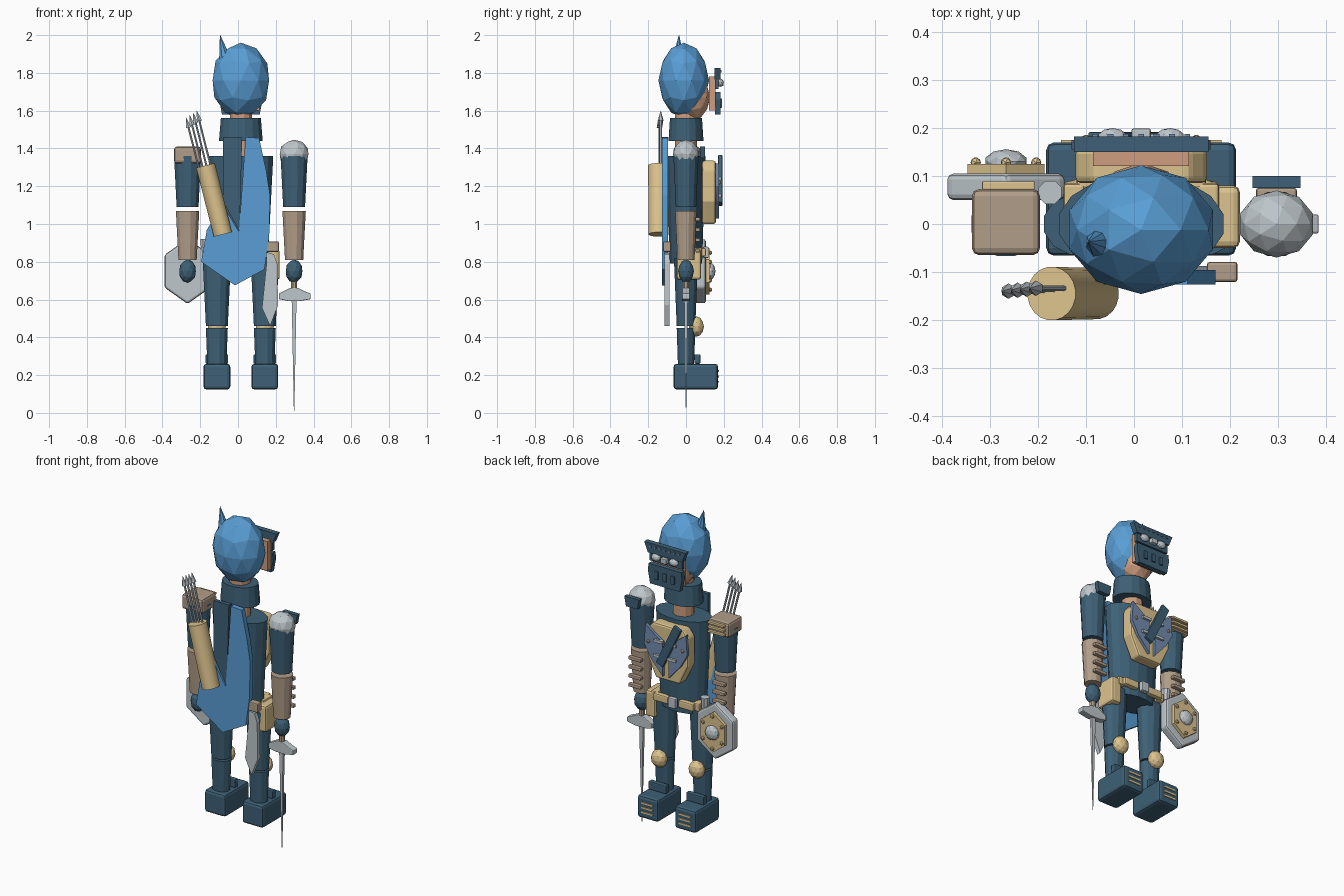
import bpy
import bmesh
from math import cos, sin, pi
from mathutils import Vector, Matrix

default_cube = bpy.data.objects.get("Cube")
if default_cube:
    bpy.data.objects.remove(default_cube, do_unlink=True)


def make_material(name, red, green, blue):
    material = bpy.data.materials.new(name)
    material.use_nodes = True
    colour = (red, green, blue, 1)
    material.diffuse_color = colour
    material.node_tree.nodes["Principled BSDF"].inputs["Base Color"].default_value = colour
    return material


navy = make_material("navy cloth", .047, .118, .18)
blue = make_material("bright blue", .1, .34, .66)
tan = make_material("tan leather", .72, .55, .27)
beige = make_material("beige leather", .44, .34, .25)
silver = make_material("silver metal", .52, .57, .6)
skin = make_material("skin", .62, .34, .21)
steel = make_material("steel blue", .17, .26, .43)

MIDDLE = .015  # body centre line


def finish(name, bm, material, bevel=0, smooth=False):
    bmesh.ops.recalc_face_normals(bm, faces=bm.faces)
    mesh = bpy.data.meshes.new(name)
    bm.to_mesh(mesh)
    bm.free()
    mesh.materials.append(material)
    part = bpy.data.objects.new(name, mesh)
    bpy.context.scene.collection.objects.link(part)
    if bevel:
        modifier = part.modifiers.new("rounded edges", "BEVEL")
        modifier.width = bevel
        modifier.segments = 2
    if smooth:
        bpy.ops.object.select_all(action="DESELECT")
        part.select_set(True)
        bpy.context.view_layer.objects.active = part
        bpy.ops.object.shade_smooth_by_angle()
    return part


def box(name, material, centre, size, bevel=0, tilt=0):
    bm = bmesh.new()
    bmesh.ops.create_cube(bm, size=1, matrix=Matrix.Diagonal((*size, 1)))
    matrix = Matrix.Translation(centre) @ Matrix.Rotation(tilt, 4, "Y")
    bmesh.ops.transform(bm, matrix=matrix, verts=bm.verts)
    return finish(name, bm, material, bevel)


def ball(name, material, centre, radii, detail=2):
    bm = bmesh.new()
    bmesh.ops.create_icosphere(bm, subdivisions=detail, radius=1,
                               matrix=Matrix.Translation(centre) @ Matrix.Diagonal((*radii, 1)))
    return finish(name, bm, material)


def tube(name, material, bottom, top, low, high, sides=12, flat=1, smooth=False):
    """Tapered limb between two points, squashed along y by flat."""
    bm = bmesh.new()
    start, axis = Vector(bottom), Vector(top) - Vector(bottom)
    bmesh.ops.create_cone(bm, cap_ends=True, segments=sides, radius1=low,
                          radius2=high, depth=axis.length)
    turn = axis.to_track_quat("Z", "Y").to_matrix().to_4x4()
    squash = Matrix.Diagonal((1, flat, 1, 1))
    spin = Matrix.Rotation(pi / sides, 4, "Z")
    if abs(axis.x) < .001 and abs(axis.y) < .001:
        turn = Matrix.Identity(4)
        if axis.z < 0:
            turn = Matrix.Rotation(pi, 4, "X")
    matrix = Matrix.Translation(start + axis / 2) @ squash @ turn @ spin
    bmesh.ops.transform(bm, matrix=matrix, verts=bm.verts)
    return finish(name, bm, material, smooth=smooth)


def plate(name, material, outline, back, front, bevel=0):
    """Outline in x and z, extruded along y."""
    bm = bmesh.new()
    face = bm.faces.new([bm.verts.new((x, back, z)) for x, z in outline])
    extruded = bmesh.ops.extrude_face_region(bm, geom=[face])
    moved = [v for v in extruded["geom"] if isinstance(v, bmesh.types.BMVert)]
    bmesh.ops.translate(bm, verts=moved, vec=(0, front - back, 0))
    return finish(name, bm, material, bevel)


def mirrored(half):
    """Closed outline from its right half, listed top to bottom."""
    return ([(MIDDLE + x, z) for x, z in half]
            + [(MIDDLE - x, z) for x, z in reversed(half)])


# Torso, neck and head
tube("torso", navy, (MIDDLE, 0, .79), (MIDDLE, 0, 1.36), .145, .175, 16, .6)
tube("neck", skin, (MIDDLE, 0, 1.34), (MIDDLE, 0, 1.6), .06, .06)
tube("collar", navy, (MIDDLE, 0, 1.44), (MIDDLE, 0, 1.56), .118, .108, 16, .8)
ball("face", skin, (MIDDLE, .03, 1.67), (.095, .098, .125))
ball("hood", blue, (MIDDLE, -.012, 1.76), (.157, .134, .2))
tube("hood_horn", blue, (-.068, -.04, 1.87), (-.095, -.037, 2), .034, .001, 8)

# Mask
box("mask_backing", skin, (MIDDLE, .138, 1.69), (.2, .035, .18))
plate("mask_brow", navy, mirrored([(.14, 1.825), (.115, 1.765)]), .15, .182)
box("mask_eye_band", navy, (MIDDLE, .163, 1.745), (.22, .02, .06))
plate("mask_jaw", navy, mirrored([(.11, 1.7), (.115, 1.66), (.1, 1.58)]), .153, .182)
box("mask_nose", silver, (MIDDLE, .186, 1.745), (.04, .026, .03), .004)
for side in (-1, 1):
    ball("mask_eye", silver, (MIDDLE + side * .06, .182, 1.748), (.03, .018, .022))
for step in (-1, 0, 1):
    box("mask_slot", navy, (MIDDLE + step * .055, .185, 1.64), (.025, .012, .05), .004)
for step in range(-3, 4):
    box("brow_stud", steel, (MIDDLE + step * .032, .184, 1.808), (.012, .008, .012))

# Arms and legs
for side in (-1, 1):
    x = MIDDLE + side * .282
    tube("upper_arm", navy, (x, 0, 1.09), (x, 0, 1.36), .06, .074, 12, .93)
    tube("forearm", beige, (x, 0, .81), (x, 0, 1.07), .05, .064, 12, .93)
    ball("hand", navy, (x, 0, .75), (.046, .042, .062))
    for row in range(4):
        box("bracer_ridge", beige, (x, .062, .86 + row * .055), (.085, .026, .02), .005)
    x = MIDDLE + side * .127
    tube("thigh", navy, (x, 0, .46), (x, 0, .82), .06, .078, 12, .85)
    tube("shin", navy, (x, 0, .25), (x, 0, .45), .052, .06, 12, .85)
    ball("knee_guard", tan, (x, .055, .457), (.05, .04, .054))
    box("boot", navy, (x, .052, .192), (.142, .236, .136), .016)
    box("boot_strap", navy, (x, .06, .285), (.12, .032, .05), .006)
    for row in range(3):
        box("toe_stripe", tan, (x, .171, .165 + row * .028), (.08, .009, .01))

# Mismatched shoulder guards
x = MIDDLE - .282
box("square_shoulder", beige, (x, .004, 1.365), (.142, .138, .09), .015)
for row in range(3):
    box("shoulder_ridge", tan, (x + .005, .08, 1.338 + row * .027), (.11, .018, .014), .003)
x = MIDDLE + .282
ball("round_shoulder", silver, (x, 0, 1.37), (.08, .07, .076))
plate("shoulder_crest", navy, [(x - .05, 1.41), (x + .05, 1.41), (x + .038, 1.35), (x - .038, 1.35)],
      .075, .1)

# Chest armour with winged emblem
plate("chest_plate", tan,
      mirrored([(.1, 1.335), (.137, 1.29), (.137, 1.12), (.08, 1)]), .085, .158, .012)
for side in (-1, 1):
    wing = [(.02, 1.24), (.07, 1.27), (.137, 1.32), (.145, 1.2), (.1, 1.12), (.02, 1.03)]
    plate("emblem_wing", steel, [(MIDDLE + side * a, z) for a, z in wing], .155, .175)
    for row in range(2):
        box("emblem_tab", silver, (MIDDLE + side * .045, .178, 1.15 + row * .09), (.06, .02, .016))
    ball("emblem_rivet", tan, (MIDDLE + side * .115, .177, 1.22), (.011, .01, .011), 1)
box("emblem_bar", navy, (-.012, .181, 1.23), (.052, .022, .28), .004, -.45)

# Belt and pouches
box("belt_buckle", silver, (MIDDLE, .105, .85), (.05, .03, .06), .006)
for side in (-1, 1):
    box("belt_segment", tan, (MIDDLE + side * .085, .088, .85), (.1, .034, .046), .008)
    box("belt_end", tan, (MIDDLE + side * .14, .04, .85), (.045, .09, .05), .008)
box("hip_pouch", tan, (.188, .015, .785), (.066, .13, .16), .014)

# Two-tone cape
plate("cape", blue, [(.04, 1.46), (.112, 1.455), (.15, 1.28), (.17, 1.15), (.165, .93), (.14, .76),
                     (-.016, .675), (-.195, .8), (-.165, .97), (-.08, 1.1), (.005, .96)],
      -.096, -.126)
plate("cape_lining", navy, [(-.08, 1.46), (.022, 1.46), (.008, .96), (-.08, 1.12)], -.096, -.12)

# Quiver and arrows
lower, upper = Vector((-.08, -.145, .945)), Vector((-.172, -.145, 1.31))
tube("quiver", tan, lower, upper, .05, .052, 20, 1.08, True)
lean = (upper - lower).normalized()
for step in range(4):
    foot = upper + Vector((-.014 + step * .022, .005 + step * .002, -.1))
    tip = foot + lean * (.31 + step * .012)
    tube("arrow_shaft", silver, foot, tip, .006, .006, 6)
    tube("arrow_head", silver, tip, tip + lean * .055, .016, .001, 6)

# Shield
x, z = MIDDLE - .282, .75


def hexagon(wide, high):
    return [(x + wide * sin(turn * pi / 3) / sin(pi / 3), z + high * cos(turn * pi / 3))
            for turn in range(6)]


plate("shield", silver, hexagon(.122, .173), .05, .105, .012)
plate("shield_panel", tan, hexagon(.08, .122), .1, .125)
ball("shield_boss", silver, (x, .13, z), (.045, .026, .045))
for rivet_x, rivet_z in hexagon(.063, .098):
    ball("shield_rivet", tan, (rivet_x, .128, rivet_z), (.012, .012, .012), 1)
tube("shield_hook", silver, (-.175, .066, .85), (-.175, .066, .92), .022, .026, 8)

# Sword in hand
x = MIDDLE + .282
tube("sword_grip", beige, (x, 0, .62), (x, 0, .74), .018, .018, 8)
plate("sword_guard", silver, [(x - .08, .632), (x - .06, .642), (x - .02, .662), (x + .02, .662),
                              (x + .06, .642), (x + .088, .632), (x + .088, .602),
                              (x + .03, .592), (x - .03, .592), (x - .08, .602)], -.02, .02, .004)
tube("sword_blade", silver, (x, 0, .01), (x, 0, .6), .002, .018, 4, .75)

# Dagger behind the hip
box("dagger_grip", beige, (.184, -.1, .88), (.064, .042, .055), .006)
plate("dagger_blade", silver, [(.152, .85), (.19, .84), (.208, .79), (.212, .57), (.17, .46),
                               (.127, .555), (.15, .78)], -.113, -.088)
